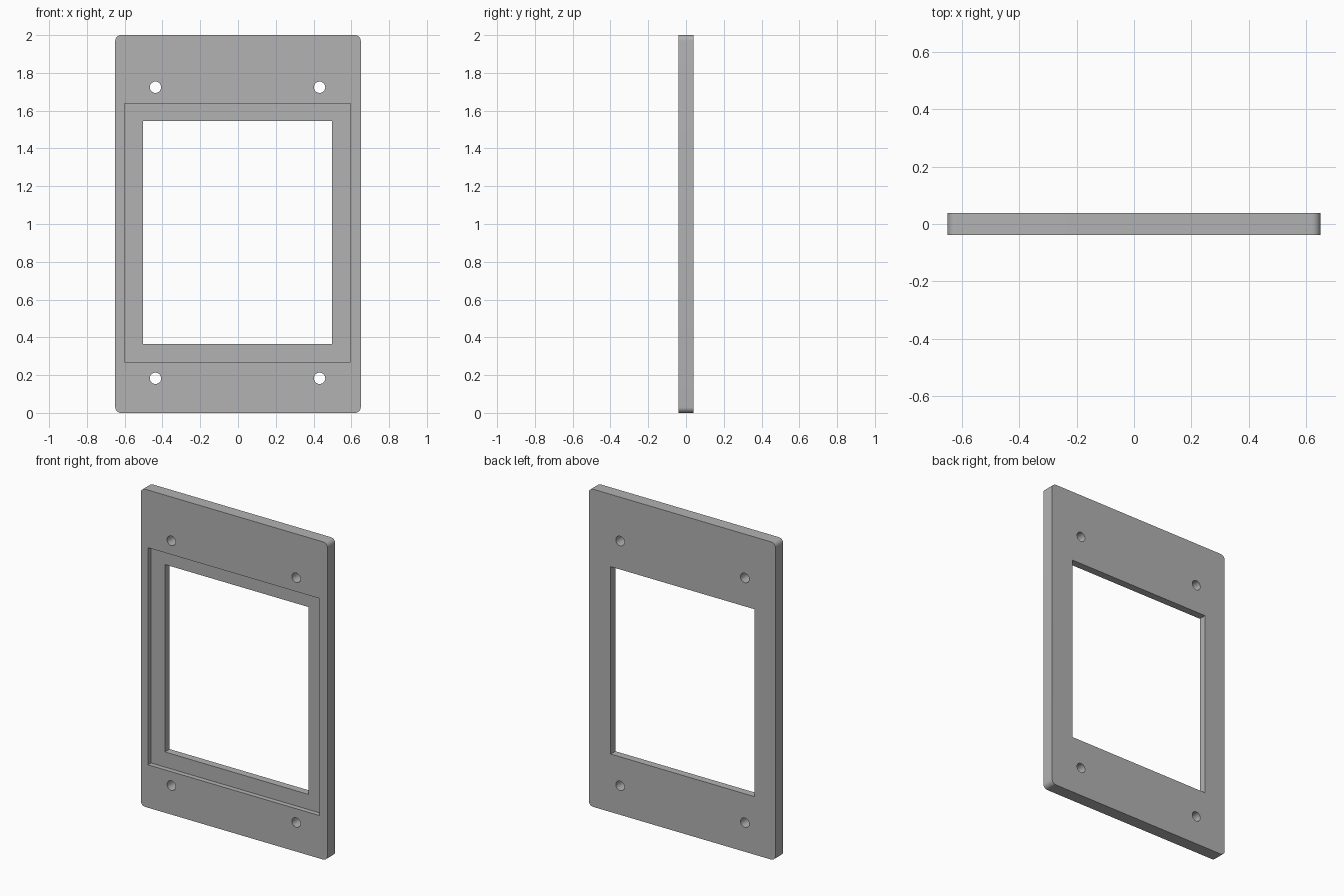
import bpy
import bmesh
import math

if "Cube" in bpy.data.objects:
    bpy.data.objects.remove(bpy.data.objects["Cube"])

HALF_T = 0.039          # half of plate thickness
RECESS_Y = -0.008       # floor of the front recess

grey = bpy.data.materials.new("plain grey")
grey.diffuse_color = (0.448, 0.448, 0.448, 1)
grey.use_nodes = True
grey.node_tree.nodes["Principled BSDF"].inputs["Base Color"].default_value = grey.diffuse_color


def rounded_rect(x0, x1, z0, z1, r=0.0, n=8):
    """Outline points in the xz plane, with optional rounded corners."""
    if r == 0:
        return [(x0, z0), (x1, z0), (x1, z1), (x0, z1)]
    corners = [(x1 - r, z1 - r, 0), (x0 + r, z1 - r, 90),
               (x0 + r, z0 + r, 180), (x1 - r, z0 + r, 270)]
    return [(cx + r * math.cos(math.radians(a + 90 * i / n)),
             cz + r * math.sin(math.radians(a + 90 * i / n)))
            for cx, cz, a in corners for i in range(n + 1)]


def circle(cx, cz, r, n=32):
    return [(cx + r * math.cos(2 * math.pi * i / n),
             cz + r * math.sin(2 * math.pi * i / n)) for i in range(n)]


def prism(name, outline, y0, y1):
    """Extrude an xz outline from y0 to y1."""
    bm = bmesh.new()
    face = bm.faces.new([bm.verts.new((x, y0, z)) for x, z in outline])
    ext = bmesh.ops.extrude_face_region(bm, geom=[face])
    moved = [v for v in ext["geom"] if isinstance(v, bmesh.types.BMVert)]
    bmesh.ops.translate(bm, verts=moved, vec=(0, y1 - y0, 0))
    bmesh.ops.recalc_face_normals(bm, faces=bm.faces)
    mesh = bpy.data.meshes.new(name)
    bm.to_mesh(mesh)
    bm.free()
    mesh.materials.append(grey)
    obj = bpy.data.objects.new(name, mesh)
    bpy.context.collection.objects.link(obj)
    return obj


# Plate with rounded corners
plate = prism("frame_plate", rounded_rect(-0.65, 0.65, 0, 2, 0.03), -HALF_T, HALF_T)

# Window opening, shallow front recess and four screw holes
cutters = [
    prism("recess_cutter", rounded_rect(-0.60, 0.595, 0.27, 1.637), -0.2, RECESS_Y),
    prism("window_cutter", rounded_rect(-0.503, 0.497, 0.365, 1.545), -0.2, 0.2),
]
for x in (-0.437, 0.432):
    for z in (0.183, 1.724):
        cutters.append(prism("hole_cutter", circle(x, z, 0.03), -0.2, 0.2))

bpy.context.view_layer.objects.active = plate
plate.select_set(True)
for cutter in cutters:
    mod = plate.modifiers.new("cut", 'BOOLEAN')
    mod.operation = 'DIFFERENCE'
    mod.solver = 'EXACT'
    mod.object = cutter
    bpy.ops.object.modifier_apply(modifier=mod.name)
    bpy.data.objects.remove(cutter)

# Smooth the round corners and hole walls, keep the rest crisp
bpy.ops.object.shade_smooth_by_angle(angle=math.radians(30))
